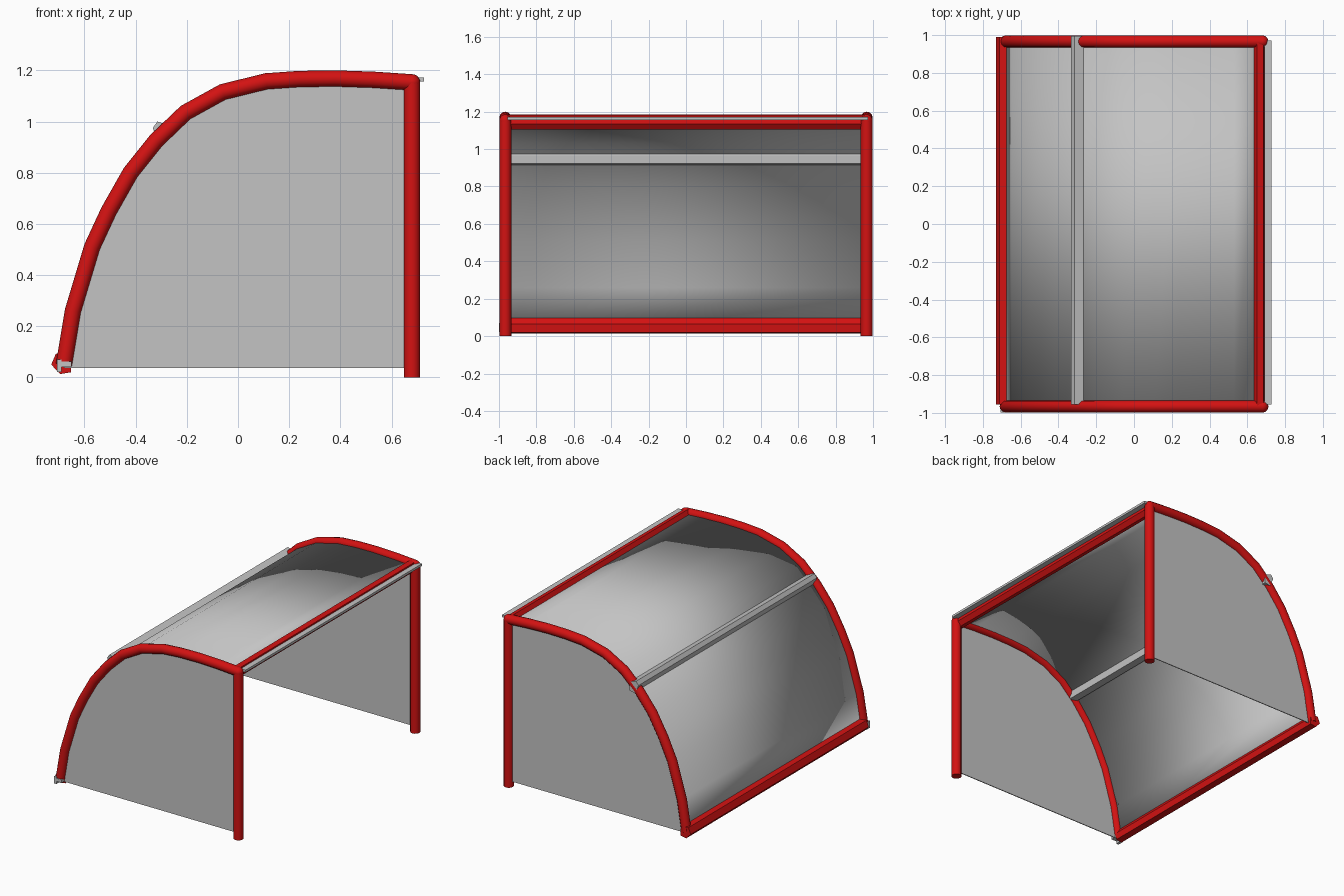
import bpy
import math

if "Cube" in bpy.data.objects:
    bpy.data.objects.remove(bpy.data.objects["Cube"], do_unlink=True)


def make_material(name, color):
    mat = bpy.data.materials.new(name)
    mat.use_nodes = True
    mat.diffuse_color = color
    mat.node_tree.nodes["Principled BSDF"].inputs["Base Color"].default_value = color
    return mat


RED = make_material("red paint", (0.65, 0.006, 0.006, 1))
GREY = make_material("grey panel", (0.55, 0.55, 0.55, 1))

TUBE = 0.032     # frame tube radius
SIDE = 0.966     # y of the side frames

# Centreline of the curved roof, from the low back edge to the open side
ARC = [(-0.68, 0.05), (-0.645, 0.26), (-0.57, 0.51), (-0.505, 0.65),
       (-0.42, 0.80), (-0.32, 0.925), (-0.205, 1.035), (-0.06, 1.115),
       (0.11, 1.157), (0.24, 1.166), (0.38, 1.168), (0.53, 1.163), (0.68, 1.153)]


def mesh_object(name, verts, faces, mat, smooth=None):
    mesh = bpy.data.meshes.new(name)
    mesh.from_pydata(verts, [], faces)
    mesh.materials.append(mat)
    obj = bpy.data.objects.new(name, mesh)
    bpy.context.collection.objects.link(obj)
    if smooth:
        select(obj)
        bpy.ops.object.shade_smooth_by_angle(angle=math.radians(smooth))
    return obj


def select(obj):
    bpy.ops.object.select_all(action='DESELECT')
    obj.select_set(True)
    bpy.context.view_layer.objects.active = obj


def tube(name, points, mat):
    """Round tube swept along a polyline."""
    curve = bpy.data.curves.new(name, 'CURVE')
    curve.dimensions = '3D'
    curve.bevel_depth = TUBE
    curve.bevel_resolution = 4
    curve.use_fill_caps = True
    spline = curve.splines.new('POLY')
    spline.points.add(len(points) - 1)
    for p, co in zip(spline.points, points):
        p.co = (*co, 1)
    curve.materials.append(mat)
    obj = bpy.data.objects.new(name, curve)
    bpy.context.collection.objects.link(obj)
    select(obj)
    bpy.ops.object.convert(target='MESH')
    bpy.ops.object.shade_smooth_by_angle(angle=math.radians(40))


def bar(name, profile, y0, y1, mat):
    """Prism with an xz profile (clockwise from the front) running along y."""
    n = len(profile)
    verts = [(x, y, z) for y in (y0, y1) for x, z in profile]
    faces = [(i, (i + 1) % n, n + (i + 1) % n, n + i) for i in range(n)]
    faces += [tuple(reversed(range(n))), tuple(range(n, 2 * n))]
    return mesh_object(name, verts, faces, mat)


# Side frames: arch, post, corner joint and flat panel
for label, s in (("front", -1), ("back", 1)):
    y = s * SIDE
    tube(label + "_arch", [(x, y, z) for x, z in ARC], RED)
    tube(label + "_post", [(0.68, y, 0), (0.68, y, 1.15)], RED)
    bpy.ops.mesh.primitive_uv_sphere_add(segments=16, ring_count=10,
                                         radius=TUBE, location=(0.68, y, 1.153))
    joint = bpy.context.object
    joint.name = label + "_corner_joint"
    joint.data.materials.append(RED)
    bpy.ops.object.shade_smooth()

    outline = ARC + [(0.68, 0.037), (-0.68, 0.037)]
    bar(label + "_side_panel", outline, y - 0.003, y + 0.003, GREY)

# Curved roof sheet: outer and inner skins
n = len(ARC)
verts = [(x, y, z) for y in (-SIDE, SIDE) for x, z in ARC]
faces = [(i, n + i, n + i + 1, i + 1) for i in range(n - 1)]
roof = mesh_object("roof_sheet", verts, faces, GREY, smooth=40)
solid = roof.modifiers.new("thickness", 'SOLIDIFY')
solid.thickness = 0.006
solid.offset = 0

# Long bars joining the two frames
bar("bottom_bar", [(-0.73, 0.05), (-0.712, 0.092), (-0.67, 0.098), (-0.65, 0.065),
                   (-0.653, 0.02), (-0.695, 0.013)], -0.955, 0.99, RED)
bar("top_bar", [(0.63, 1.15), (0.652, 1.186), (0.685, 1.178), (0.692, 1.135),
                (0.67, 1.105), (0.64, 1.11)], -SIDE, SIDE, RED)
bar("middle_purlin", [(-0.333, 0.975), (-0.315, 1.0), (-0.268, 0.985),
                      (-0.263, 0.965), (-0.265, 0.922), (-0.31, 0.915)],
    -0.955, 0.995, GREY)
bar("edge_rail", [(0.69, 1.156), (0.69, 1.172), (0.727, 1.172), (0.727, 1.156)],
    -0.955, 0.972, GREY)

# Small angle plate at the front foot
bar("foot_plate", [(-0.708, 0.022), (-0.708, 0.07), (-0.69, 0.07), (-0.69, 0.062),
                   (-0.65, 0.062), (-0.65, 0.04), (-0.69, 0.04), (-0.69, 0.022)],
    -0.999, -0.955, GREY)
